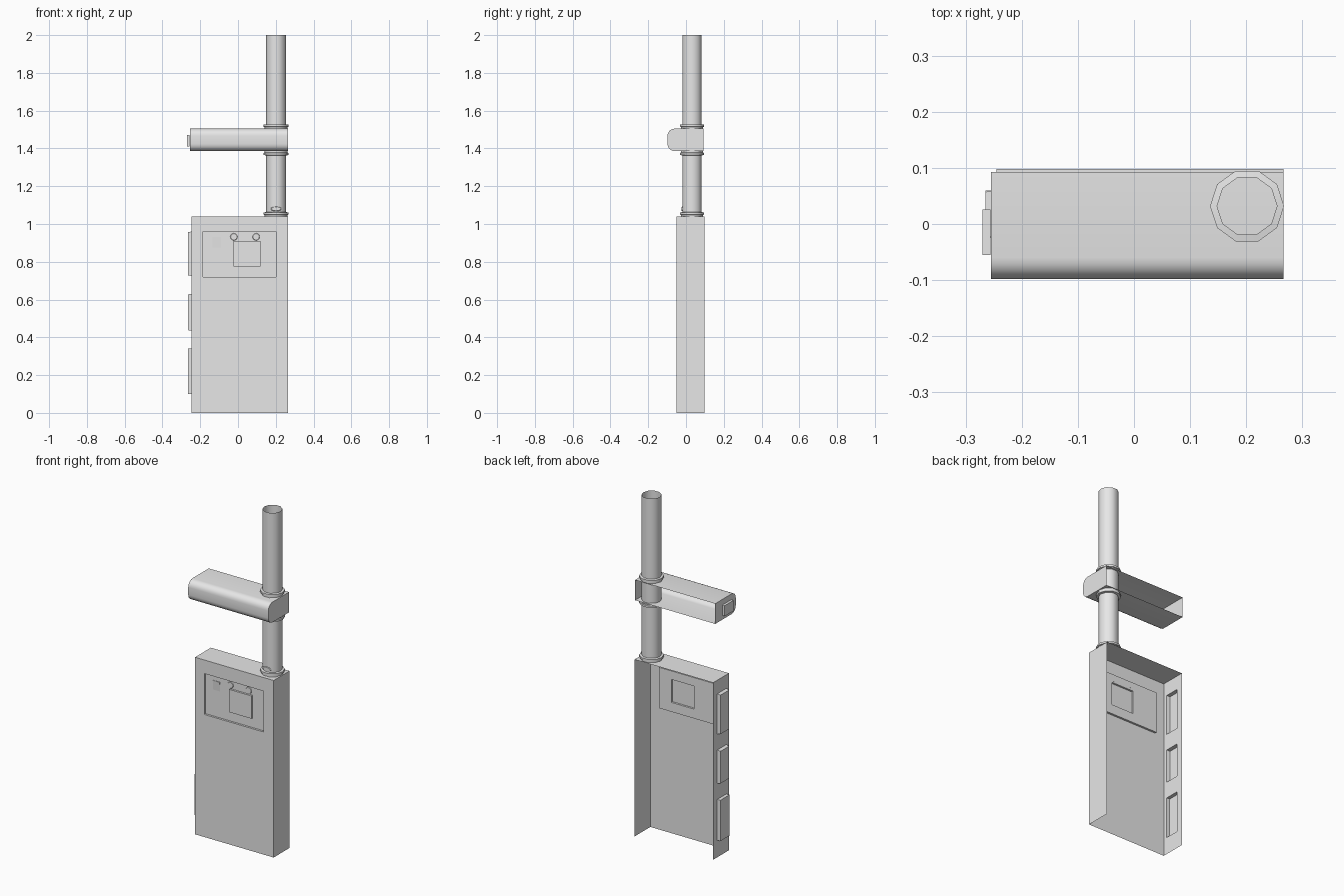
import bpy, bmesh, math
from mathutils import Vector

if "Cube" in bpy.data.objects:
    bpy.data.objects.remove(bpy.data.objects["Cube"])

grey = bpy.data.materials.new("light_grey")
grey.diffuse_color = (0.8, 0.8, 0.8, 1)
grey.use_nodes = True
grey.node_tree.nodes["Principled BSDF"].inputs["Base Color"].default_value = grey.diffuse_color


def finish(bm, name, angle=None):
    me = bpy.data.meshes.new(name)
    bm.to_mesh(me)
    bm.free()
    me.materials.append(grey)
    ob = bpy.data.objects.new(name, me)
    bpy.context.collection.objects.link(ob)
    if angle:
        bpy.ops.object.select_all(action='DESELECT')
        ob.select_set(True)
        bpy.context.view_layer.objects.active = ob
        bpy.ops.object.shade_smooth_by_angle(angle=math.radians(angle))
    return ob


def sheet(us, vs, place):
    """Single-skin panel divided at the given lines."""
    bm = bmesh.new()
    g = [[bm.verts.new(place(u, v)) for v in vs] for u in us]
    cells = {(i, j): bm.faces.new((g[i][j], g[i + 1][j], g[i + 1][j + 1], g[i][j + 1]))
             for i in range(len(us) - 1) for j in range(len(vs) - 1)}
    return bm, cells


def press(bm, faces, rim, offset):
    """Inset a region and push it in or out."""
    bmesh.ops.inset_region(bm, faces=faces, thickness=rim, depth=0)
    for v in {v for f in faces for v in f.verts}:
        v.co += Vector(offset)


def lathe(name, profile, centre, sides=10, angle=45):
    """Turned open profile of (radius, z) around a vertical axis."""
    bm = bmesh.new()
    rings = [[bm.verts.new((centre[0] + r * math.cos(2 * math.pi * k / sides),
                            centre[1] + r * math.sin(2 * math.pi * k / sides), z))
              for k in range(sides)] for r, z in profile]
    for a, b in zip(rings, rings[1:]):
        for k in range(sides):
            n = (k + 1) % sides
            bm.faces.new((a[k], a[n], b[n], b[k]))
    return finish(bm, name, angle)


X0, X1, Y0, Y1, H = -0.245, 0.266, -0.049, 0.098, 1.04
POLE = (0.2015, 0.032)

# cabinet front with recessed panel and raised screen
bm, c = sheet([X0, -0.185, -0.025, 0.12, 0.2, X1], [0, 0.72, 0.775, 0.91, 0.96, H],
              lambda u, v: (u, Y0, v))
press(bm, [c[i, j] for i in (1, 2, 3) for j in (1, 2, 3)], 0.001, (0, 0.012, 0))
press(bm, [c[2, 2]], 0.001, (0, -0.01, 0))
finish(bm, "cabinet_front")

# left wall with three raised vents
bm, c = sheet([Y1, 0.06, -0.025, Y0], [0, 0.1, 0.34, 0.435, 0.63, 0.725, 0.96, H],
              lambda u, v: (X0, u, v))
for j in (1, 3, 5):
    press(bm, [c[1, j]], 0.004, (-0.02, 0, 0))
finish(bm, "cabinet_left_wall")

# right wall and top (back and bottom stay open)
bm, c = sheet([Y0, Y1], [0, H], lambda u, v: (X1, u, v))
finish(bm, "cabinet_right_wall")
bm, c = sheet([X0, X1], [Y0, Y1], lambda u, v: (u, v, H))
finish(bm, "cabinet_top")

# pole, open at both ends
lathe("pole", [(0.0535, H), (0.0535, 2.0)], POLE)

# collars where the pole meets the cabinet and the arm
SZ0, SZ1 = 1.386, 1.505
for name, z, s in (("cabinet_collar", H, 1), ("arm_upper_collar", SZ1, 1), ("arm_lower_collar", SZ0, -1)):
    prof = [(0.061, z), (0.061, z + s * 0.008), (0.066, z + s * 0.01),
            (0.066, z + s * 0.021), (0.0535, z + s * 0.023)]
    lathe(name, prof if s > 0 else prof[::-1], POLE)

# horizontal arm: rounded front, open back, closed ends
SX0, SX1, SY0, SY1, R = -0.255, X1, -0.098, 0.093, 0.038
section = [(SY1, SZ0)]
for cz, start in ((SZ0 + R, 270), (SZ1 - R, 180)):
    for k in range(6):
        a = math.radians(start - 90 * k / 5)
        section.append((SY0 + R + R * math.cos(a), cz + R * math.sin(a)))
section.append((SY1, SZ1))
bm = bmesh.new()
left, right = [[bm.verts.new((x, y, z)) for y, z in section] for x in (SX0, SX1)]
for k in range(len(section) - 1):
    bm.faces.new((left[k], right[k], right[k + 1], left[k + 1]))
bm.faces.new(left)
bm.faces.new(right[::-1])
finish(bm, "arm_housing", 40)

# raised plate on the end of the arm
bm, c = sheet([0.026, -0.055], [1.41, 1.472], lambda u, v: (SX0 - 0.0005, u, v))
ext = bmesh.ops.extrude_face_region(bm, geom=[c[0, 0]])
for v in [e for e in ext["geom"] if isinstance(e, bmesh.types.BMVert)]:
    v.co.x = -0.27
finish(bm, "arm_end_plate")


def stud(name, x, y, z, r, depth, flat=1.0):
    """Small round button facing the front."""
    bm = bmesh.new()
    bmesh.ops.create_cone(bm, cap_ends=True, segments=12, radius1=r, radius2=r * 0.85, depth=depth)
    for v in bm.verts:
        px, py, pz = v.co
        v.co = (x + px, y - pz, z + py * flat)
    finish(bm, name, 30)


# small buttons over the screen and a fixing on the pole
for name, x in (("left_button", -0.022), ("right_button", 0.096)):
    stud(name, x, Y0 + 0.011, 0.932, 0.02, 0.004)
stud("pole_fixing", POLE[0], -0.021, 1.08, 0.03, 0.004, 0.4)

# little wedge tab in the recessed panel
bm = bmesh.new()
p = Y0 + 0.012
a, b, d, e = [bm.verts.new(co) for co in ((-0.135, p, 0.875), (-0.09, p, 0.875),
                                        (-0.09, p - 0.005, 0.93), (-0.135, p - 0.001, 0.93))]
f, g = bm.verts.new((-0.09, p, 0.93)), bm.verts.new((-0.135, p, 0.93))
for face in ((a, b, d, e), (b, f, d), (e, d, f, g), (a, e, g)):
    bm.faces.new(face)
finish(bm, "panel_tab")
